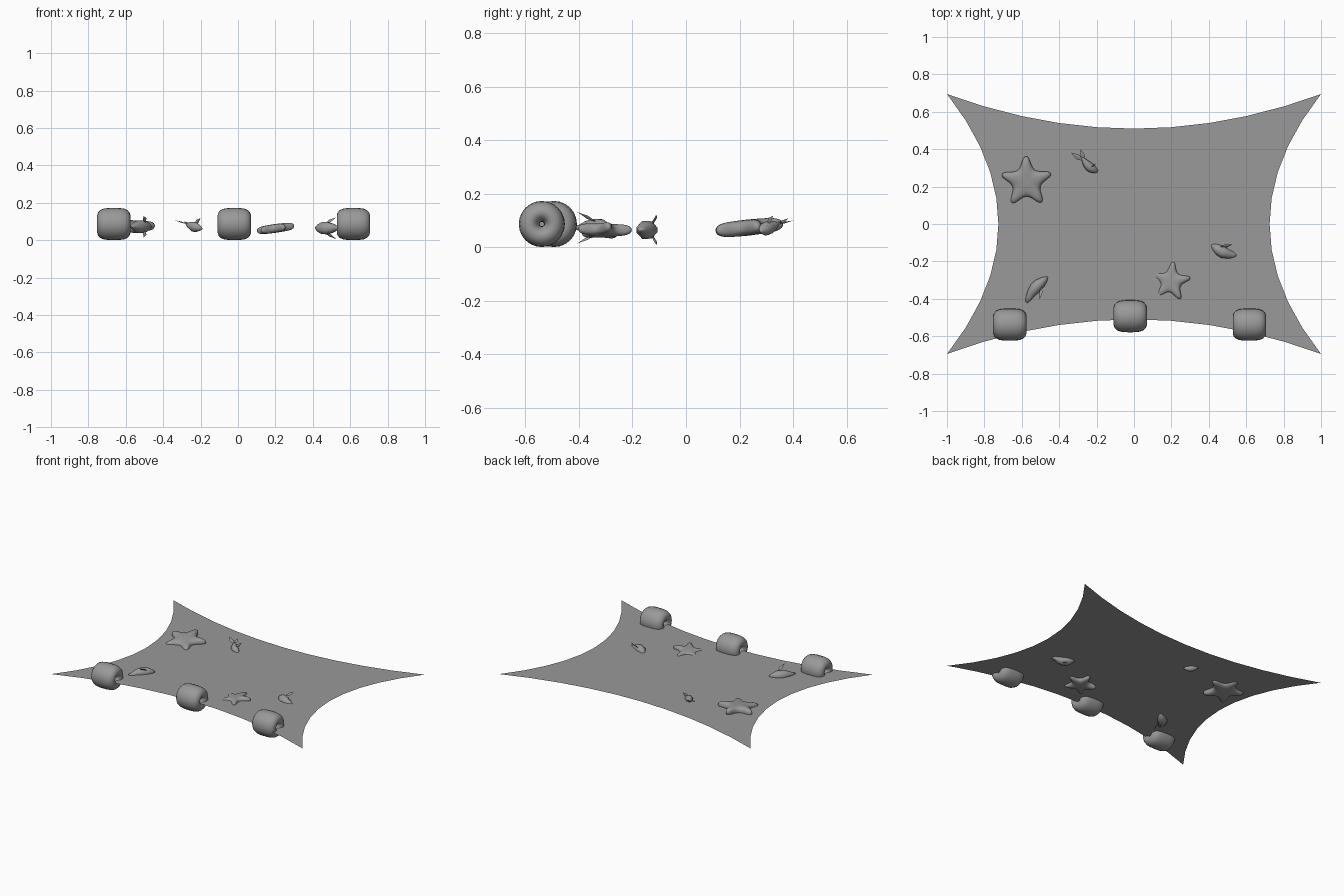
import bpy, bmesh
from math import sin, cos, pi, radians
from mathutils import Matrix, Vector, Euler

if "Cube" in bpy.data.objects:
    bpy.data.objects.remove(bpy.data.objects["Cube"])

grey = bpy.data.materials.new("dark_grey")
grey.diffuse_color = (.32, .32, .32, 1)
grey.use_nodes = True
grey.node_tree.nodes["Principled BSDF"].inputs["Base Color"].default_value = grey.diffuse_color


def make(name, verts, faces, smooth=True, sub=0):
    me = bpy.data.meshes.new(name)
    me.from_pydata([tuple(v) for v in verts], [], faces)
    me.materials.append(grey)
    bm = bmesh.new()
    bm.from_mesh(me)
    if name != "net_sheet":
        bmesh.ops.recalc_face_normals(bm, faces=bm.faces[:])
    for f in bm.faces:
        f.smooth = smooth
    bm.to_mesh(me)
    bm.free()
    ob = bpy.data.objects.new(name, me)
    bpy.context.collection.objects.link(ob)
    if sub:
        m = ob.modifiers.new("round", 'SUBSURF')
        m.levels = m.render_levels = sub
    return ob


# Flat sheet with four concave edges
N, Z = 10, 0.07
verts = []
for j in range(N + 1):
    for i in range(N + 1):
        u, v = 2 * i / N - 1, 2 * j / N - 1
        verts.append((u * (0.725 + 0.275 * v * v), v * (0.51 + 0.185 * u * u), Z))
faces = [(a, a + 1, a + N + 2, a + N + 1)
         for j in range(N) for i in range(N) for a in [j * (N + 1) + i]]
make("net_sheet", verts, faces, smooth=False)


# Barrel floats with a hole along x
def barrel(name, x, y):
    half = [(0, .086), (.03, .0855), (.055, .082), (.073, .074), (.084, .062), (.089, .047),
            (.086, .033), (.075, .02), (.05, .01)]
    prof = half + [(0, .008)] + [(-a, r) for a, r in half[:0:-1]]
    n, m = 24, len(prof)
    vs = [(a, r * cos(2 * pi * k / n), r * sin(2 * pi * k / n))
          for k in range(n) for a, r in prof]
    fs = [(k * m + i, k * m + (i + 1) % m, (k + 1) % n * m + (i + 1) % m, (k + 1) % n * m + i)
          for k in range(n) for i in range(m)]
    make(name, vs, fs).location = (x, y, 0.087)


for i, (x, y) in enumerate([(-.664, -.538), (-.02, -.493), (.617, -.538)]):
    barrel(f"float_{i + 1}", x, y)


# Puffy five-armed starfish
def starfish(name, loc, R, turn, tilt, h, inner):
    outline = []
    for k in range(5):
        a = radians(turn + 72 * k)
        outline += [(a - radians(8), R * 1.06), (a + radians(8), R * 1.06),
                    (a + radians(36), R * inner)]
    n = len(outline)
    vs = []
    for s, z in [(.88, -h), (1.0, 0), (.88, h)]:
        vs += [(r * s * cos(a), r * s * sin(a), z) for a, r in outline]
    fs = [(q * n + i, q * n + (i + 1) % n, (q + 1) * n + (i + 1) % n, (q + 1) * n + i)
          for q in range(2) for i in range(n)]
    vs += [(0, 0, -h * 1.15), (0, 0, h * 1.15)]
    for i in range(n):
        j = (i + 1) % n
        fs += [(3 * n, j, i), (3 * n + 1, 2 * n + i, 2 * n + j)]
    ob = make(name, vs, fs, sub=2)
    ob.location = loc
    ob.rotation_euler = tilt


starfish("starfish_large", (-.575, .225, .073), .141, 91, Euler((radians(6), 0, 0)), .027, .4)
starfish("starfish_small", (.197, -.308, .063), .109, 11, Euler((0, radians(-8), 0)), .021, .36)


# Thin pointed leaf, used for fins and tails
def leaf(name, base, tip, across, width):
    base, tip = Vector(base), Vector(tip)
    d = tip - base
    w = Vector(across)
    w = (w - d * (w.dot(d) / d.dot(d))).normalized() * width
    n = d.cross(w).normalized() * .003
    mid = base + d * .5
    vs = [base, mid + w, tip, mid - w, mid + n, mid - n]
    fs = [f for i in range(4) for f in ((i, (i + 1) % 4, 4), ((i + 1) % 4, i, 5))]
    return make(name, vs, fs, smooth=False)


# Eight-sided fish body lying on its side, plus two swept side fins
def fish(name, nose, tail, belly, size=1, fins=(1, -1)):
    nose, tail = Vector(nose), Vector(tail)
    ax = tail - nose
    L = ax.length
    ax.normalize()
    b = Vector(belly)
    b = (b - ax * b.dot(ax)).normalized()
    mat = Matrix((ax, b, ax.cross(b))).transposed().to_4x4()
    mat.translation = nose
    # fraction of length, half depth, half thickness, bend
    prof = [(0, .003, .003, .004), (.12, .019, .02, 0), (.3, .031, .034, -.005),
            (.5, .033, .036, -.008), (.7, .026, .026, -.006), (.87, .018, .011, 0),
            (1, .008, .003, .006)]
    n = 8
    vs = [(t * L, size * (off + rb * cos(2 * pi * (k + .5) / n)),
           size * rc * sin(2 * pi * (k + .5) / n))
          for t, rb, rc, off in prof for k in range(n)]
    fs = [(i * n + k, i * n + (k + 1) % n, (i + 1) * n + (k + 1) % n, (i + 1) * n + k)
          for i in range(len(prof) - 1) for k in range(n)]
    fs += [tuple(range(n)), tuple(range((len(prof) - 1) * n, len(prof) * n))]
    make(name + "_body", vs, fs).matrix_world = mat
    for s in fins:
        fin = leaf(name + ("_upper_fin" if s > 0 else "_lower_fin"),
                   (L * .32, .012 * size, s * .02 * size),
                   (L * .68, .05 * size, s * .058 * size), (1, 0, 0), .011 * size)
        fin.matrix_world = mat


fish("fish_left", (-.465, -.28, .073), (-.58, -.415, .073), (.76, -.65, 0))
fish("fish_right", (.41, -.115, .065), (.55, -.175, .065), (.3, 1, 0))
fish("fish_back", (-.193, .273, .06), (-.28, .35, .09), (.75, .65, .3), .75, ())
leaf("fish_back_tail_left", (-.265, .335, .085), (-.338, .382, .108), (.5, .8, 0), .014)
leaf("fish_back_tail_right", (-.265, .335, .085), (-.285, .4, .1), (1, 0, 0), .012)
leaf("fish_back_fin", (-.235, .3, .085), (-.2, .325, .118), (0, 0, 1), .011)
